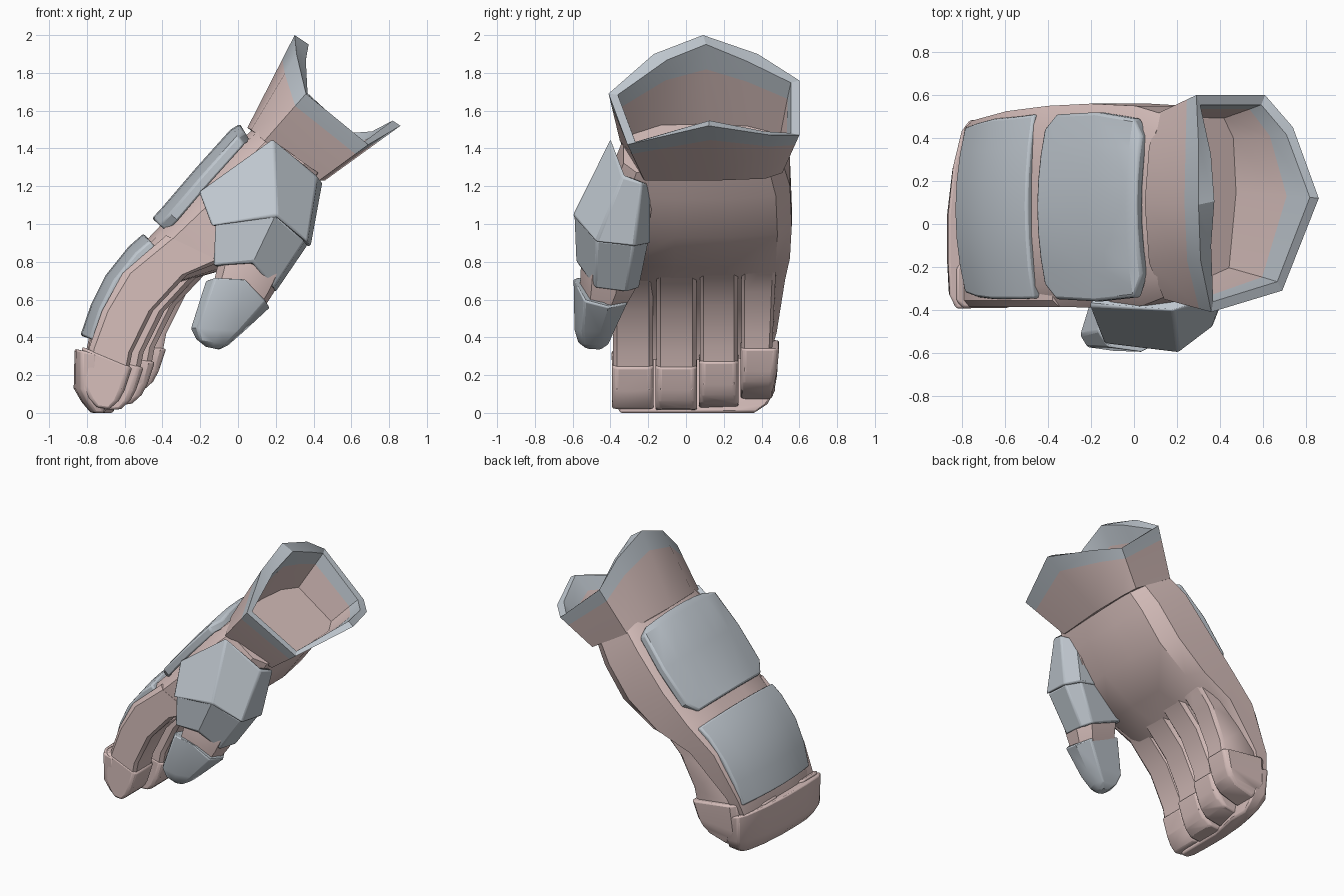
import bpy, bmesh, math
from mathutils import Vector

if "Cube" in bpy.data.objects:
    bpy.data.objects.remove(bpy.data.objects["Cube"])


def material(name, color):
    m = bpy.data.materials.new(name)
    m.use_nodes = True
    m.diffuse_color = (*color, 1)
    m.node_tree.nodes["Principled BSDF"].inputs["Base Color"].default_value = (*color, 1)
    return m


PINK = material("dusty pink fabric", (0.68, 0.52, 0.50))
GREY = material("blue grey armour", (0.52, 0.57, 0.62))


def loft(name, rings, mats, band_mat=None, bevel=0.0, angle=35):
    """Skin closed rings of equal size, cap both ends, colour faces by band."""
    bm = bmesh.new()
    rows = [[bm.verts.new(p) for p in ring] for ring in rings]
    n = len(rows[0])
    for b, (lo, hi) in enumerate(zip(rows, rows[1:])):
        for i in range(n):
            j = (i + 1) % n
            f = bm.faces.new((lo[i], lo[j], hi[j], hi[i]))
            f.material_index = band_mat(b) if band_mat else 0
    bm.faces.new(rows[0][::-1])
    bm.faces.new(rows[-1])
    bmesh.ops.recalc_face_normals(bm, faces=bm.faces)
    mesh = bpy.data.meshes.new(name)
    bm.to_mesh(mesh)
    bm.free()
    for m in mats:
        mesh.materials.append(m)
    ob = bpy.data.objects.new(name, mesh)
    bpy.context.collection.objects.link(ob)
    if bevel:
        mod = ob.modifiers.new("edge", "BEVEL")
        mod.width, mod.segments, mod.limit_method = bevel, 2, "ANGLE"
        mod.angle_limit = math.radians(40)
    bpy.ops.object.select_all(action="DESELECT")
    ob.select_set(True)
    bpy.context.view_layer.objects.active = ob
    bpy.ops.object.shade_smooth_by_angle(angle=math.radians(angle))


# Cross-sections: u runs from the back to the palm, v from front to rear
HAND = [(0.22, 0), (0.06, 0.1), (0, 0.35), (0, 0.65), (0.03, 0.9), (0.14, 1),
        (0.72, 1), (0.93, 0.92), (1, 0.65), (1, 0.35), (0.95, 0.08), (0.75, 0)]
SHELL = [(0.3, 0), (0.06, 0.07), (0, 0.25), (0, 0.5), (0.18, 0.75), (0.5, 0.94),
         (0.8, 1), (1.5, 1), (1.5, 0.8), (1, 0.5), (1, 0.08), (0.9, 0)]
FINGER = [(0.12, 0), (0, 0.15), (0, 0.85), (0.12, 1), (0.92, 1), (1, 0.9), (1, 0.1), (0.92, 0)]
WEDGE = [(0, 0.1), (0.55, 0), (0.95, 0.3), (1, 0.8), (0.85, 1), (0.1, 1)]
TIP = [(0, 0.35), (0.12, 0.08), (0.55, 0), (0.92, 0.2), (1, 0.65), (0.85, 1), (0.15, 1)]


def ring(template, back, palm, y0, y1, bow=(0, 0)):
    pts = []
    for u, v in template:
        k = 4 * u * (1 - u) * (1 - v)
        pts.append((back[0] + (palm[0] - back[0]) * u + bow[0] * k,
                    y0 + (y1 - y0) * v,
                    back[1] + (palm[1] - back[1]) * u + bow[1] * k))
    return pts


# Hand body
body = [((0.09, 1.51), (0.44, 1.26), -0.33, 0.51),
        ((-0.05, 1.39), (0.36, 1.13), -0.38, 0.55),
        ((-0.27, 1.14), (0.21, 0.93), -0.39, 0.56),
        ((-0.46, 0.94), (-0.03, 0.77), -0.385, 0.55),
        ((-0.64, 0.75), (-0.31, 0.69), -0.37, 0.525),
        ((-0.78, 0.44), (-0.62, 0.42), -0.36, 0.48),
        ((-0.81, 0.30), (-0.68, 0.28), -0.36, 0.44)]
loft("hand_body", [ring(HAND, *s) for s in body], [PINK])

# Fingers with fingertip caps; each curls a little further into the palm
finger = [((-0.40, 0.92), (-0.09, 0.78)), ((-0.63, 0.72), (-0.27, 0.71)),
          ((-0.74, 0.52), (-0.45, 0.52)), ((-0.81, 0.32), (-0.56, 0.30)),
          ((-0.83, 0.14), (-0.60, 0.10))]
cap = [((-0.845, 0.33), (-0.56, 0.22)), ((-0.86, 0.13), (-0.60, 0.10)),
       ((-0.82, 0.06), (-0.63, 0.045)), ((-0.77, 0.01), (-0.68, 0.0))]
names = ["index", "middle", "ring", "little"]
edges = [-0.395, -0.165, 0.065, 0.285, 0.50]
for i, name in enumerate(names):
    back_in, palm_in = (0.02, 0.01, 0.03, 0.10)[i], 0.06 * i
    lift = (0.02, 0, 0.01, 0.06)[i]
    y0, y1 = edges[i] + 0.008, edges[i + 1] - 0.01

    def shifted(path, grow):
        out = []
        for k, (b, p) in enumerate(path):
            taper = 0.05 * k / len(path) if i == 3 else 0
            out.append(ring(FINGER, (b[0] + back_in, b[1] + lift),
                            (p[0] + palm_in, p[1] + lift + 0.02 * i),
                            y0 - grow, y1 + grow - taper))
        return out
    loft(name + "_finger", shifted(finger, 0), [PINK])
    loft(name + "_fingertip_cap", shifted(cap, 0.004), [PINK], bevel=0.012)

# Shared shell wrapping the back of all the fingertips
shell = [((-0.865, 0.34), (-0.74, 0.31), -0.395, 0.485), ((-0.87, 0.13), (-0.73, 0.12), -0.385, 0.47),
         ((-0.83, 0.06), (-0.71, 0.05), -0.37, 0.43), ((-0.78, 0.0), (-0.70, 0.0), -0.35, 0.36)]
loft("fingertip_shell", [ring(SHELL, *s) for s in shell], [PINK], bevel=0.012)


# Curved armour plates on the back of the hand
def back_plate(name, stations, crown=0.05, depth=0.06, steps=6):
    rings = []
    for k, (x, z, y0, y1) in enumerate(stations):
        a, b = stations[max(k - 1, 0)], stations[min(k + 1, len(stations) - 1)]
        t = Vector((b[0] - a[0], 0, b[1] - a[1])).normalized()
        n = Vector((t.z, 0, -t.x))
        top, under = [], []
        for s in range(steps + 1):
            w = 2 * s / steps - 1
            p = Vector((x, y0 + (y1 - y0) * s / steps, z)) - n * crown * w * w
            top.append(p)
            under.append(p - n * depth)
        rings.append(top + under[::-1])
    loft(name, rings, [GREY], bevel=0.012, angle=30)


back_plate("upper_back_plate", [(0.01, 1.53, -0.23, 0.41), (-0.04, 1.50, -0.34, 0.49),
                                (-0.22, 1.30, -0.36, 0.52), (-0.40, 1.09, -0.35, 0.51),
                                (-0.455, 1.03, -0.28, 0.44)])
back_plate("lower_back_plate", [(-0.50, 0.95, -0.345, 0.51), (-0.58, 0.88, -0.35, 0.50),
                                (-0.70, 0.73, -0.35, 0.49), (-0.78, 0.57, -0.34, 0.47),
                                (-0.835, 0.41, -0.32, 0.45)])

# Thumb: fabric core, two base plates and the tip
loft("thumb_core", [ring(TIP, *s) for s in [
    ((0.02, 1.35), (0.41, 1.21), -0.36, -0.16),
    ((-0.08, 0.98), (0.31, 0.88), -0.55, -0.21),
    ((-0.11, 0.77), (0.185, 0.63), -0.56, -0.27),
    ((-0.14, 0.64), (0.12, 0.53), -0.56, -0.33)]], [PINK])
loft("thumb_base_plate", [ring(WEDGE, *s) for s in [
    ((-0.21, 1.17), (0.45, 1.22), -0.40, -0.19, (0.03, 0.26)),
    ((-0.14, 0.99), (0.385, 0.88), -0.60, -0.19, (0.06, 0.12))]], [GREY], bevel=0.012, angle=25)
loft("thumb_middle_plate", [ring(WEDGE, *s) for s in [
    ((-0.12, 1.00), (0.37, 0.89), -0.59, -0.20, (0.05, 0.11)),
    ((-0.13, 0.78), (0.20, 0.64), -0.58, -0.25, (0.03, 0.10))]], [GREY], bevel=0.01, angle=25)
loft("thumb_tip_plate", [ring(TIP, *s) for s in [
    ((-0.17, 0.70), (0.17, 0.56), -0.595, -0.31, (0.02, 0.09)),
    ((-0.25, 0.45), (0.03, 0.43), -0.59, -0.38, (0, 0)),
    ((-0.22, 0.39), (-0.05, 0.36), -0.57, -0.41, (0, 0)),
    ((-0.17, 0.35), (-0.10, 0.335), -0.53, -0.45, (0, 0))]], [GREY], bevel=0.01)

# Flared cuff: outer wall, rim and inner wall in one skin, thicker at the back
rim = [Vector(p) for p in [
    (0.36, -0.41, 1.69), (0.69, -0.31, 1.42), (0.86, 0.12, 1.52), (0.74, 0.45, 1.47),
    (0.61, 0.60, 1.47), (0.29, 0.60, 1.76), (0.30, 0.38, 1.90), (0.30, 0.09, 2.00),
    (0.31, -0.17, 1.90)]]
base = [Vector(p) for p in [
    (0.14, -0.35, 1.44), (0.43, -0.22, 1.23), (0.46, 0.15, 1.23), (0.45, 0.42, 1.24),
    (0.41, 0.51, 1.27), (0.12, 0.52, 1.45), (0.07, 0.36, 1.50), (0.05, 0.10, 1.51),
    (0.07, -0.18, 1.50)]]
axis = Vector((0.55, 0, 0.83))


def cuff_ring(t, inset=0.0):
    pts = [b.lerp(r, t) for b, r in zip(base, rim)]
    c = sum(pts, Vector()) / len(pts)
    out = []
    for i, p in enumerate(pts):
        d = p - c
        d -= axis * d.dot(axis) / axis.length_squared
        out.append(p - d.normalized() * inset * (1.8 if i > 5 else 1))
    return out


rings = [cuff_ring(0), cuff_ring(0.74), cuff_ring(1), cuff_ring(1, 0.05),
         cuff_ring(0.72, 0.045), cuff_ring(0.1, 0.03)]
loft("cuff", rings, [PINK, GREY], band_mat=lambda b: 1 if b in (1, 2, 3) else 0, angle=25)
